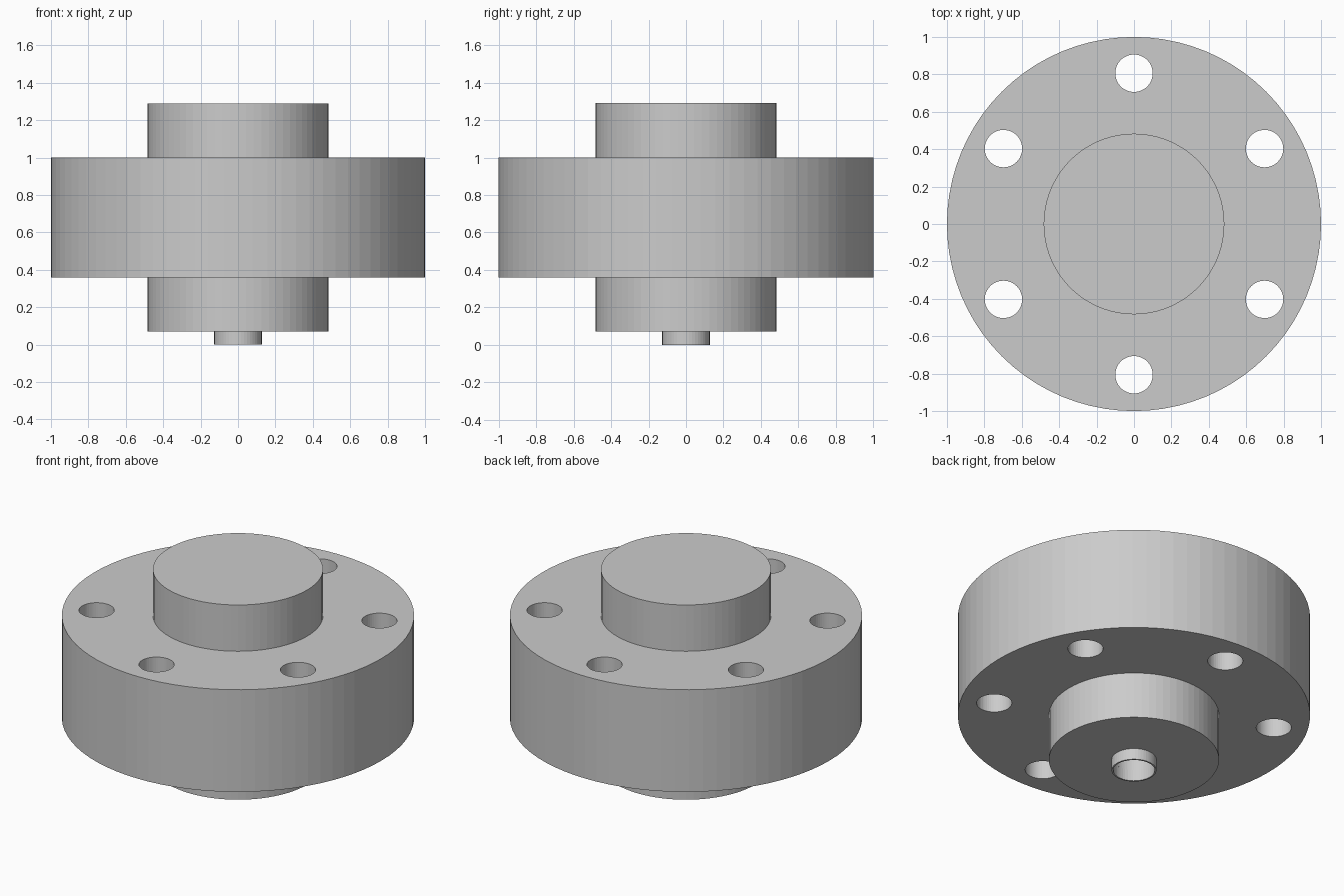
import bpy, bmesh, math

cube = bpy.data.objects.get("Cube")
if cube:
    bpy.data.objects.remove(cube, do_unlink=True)

GREY = (0.6, 0.6, 0.6, 1.0)
metal = bpy.data.materials.new("plain grey metal")
metal.use_nodes = True
metal.diffuse_color = GREY
metal.node_tree.nodes["Principled BSDF"].inputs["Base Color"].default_value = GREY


def lathe(name, profile, sides=72, closed=False):
    """Spin an (r, z) profile around the z axis."""
    bm = bmesh.new()
    verts = [bm.verts.new((r, 0, z)) for r, z in profile]
    pairs = list(zip(verts, verts[1:]))
    if closed:
        pairs.append((verts[-1], verts[0]))
    edges = [bm.edges.new(p) for p in pairs]
    bmesh.ops.spin(bm, geom=verts + edges, cent=(0, 0, 0), axis=(0, 0, 1),
                   angle=math.tau, steps=sides, use_duplicate=False)
    bmesh.ops.remove_doubles(bm, verts=bm.verts, dist=0.0001)
    bmesh.ops.recalc_face_normals(bm, faces=bm.faces)
    mesh = bpy.data.meshes.new(name)
    bm.to_mesh(mesh)
    bm.free()
    mesh.materials.append(metal)
    obj = bpy.data.objects.new(name, mesh)
    bpy.context.collection.objects.link(obj)
    return obj


# Wide flange
flange = lathe("flange", [(0, 0.36), (1, 0.36), (1, 1), (0, 1)], 80)

# Six bolt holes drilled through the flange
cutters = bpy.data.meshes.new("bolt_hole_cutters")
bm = bmesh.new()
for i in range(6):
    a = math.radians(90 + 60 * i)
    ring = bmesh.ops.create_cone(bm, cap_ends=True, segments=48,
                                 radius1=0.1, radius2=0.1, depth=1)
    bmesh.ops.translate(bm, verts=ring["verts"],
                        vec=(0.806 * math.cos(a), 0.806 * math.sin(a), 0.68))
bm.to_mesh(cutters)
bm.free()
cutters.materials.append(metal)
drill = bpy.data.objects.new("bolt_hole_cutters", cutters)
bpy.context.collection.objects.link(drill)
drill.hide_render = True
drill.hide_viewport = False

cut = flange.modifiers.new("bolt_holes", 'BOOLEAN')
cut.operation = 'DIFFERENCE'
cut.solver = 'EXACT'
cut.object = drill
bpy.context.view_layer.objects.active = flange
flange.select_set(True)
bpy.ops.object.modifier_apply(modifier=cut.name)
bpy.data.objects.remove(drill, do_unlink=True)

# Bosses above and below the flange, the lower one with a blind bore
lathe("upper_boss", [(0, 1), (0.483, 1), (0.483, 1.29), (0, 1.29)])
lathe("lower_boss", [(0.118, 0.07), (0.483, 0.07), (0.483, 0.36),
                     (0.118, 0.36)], closed=True)

# Thin locating tube at the bottom
lathe("locating_tube", [(0.118, 0), (0.127, 0), (0.127, 0.07),
                        (0.118, 0.07)], 48, closed=True)
